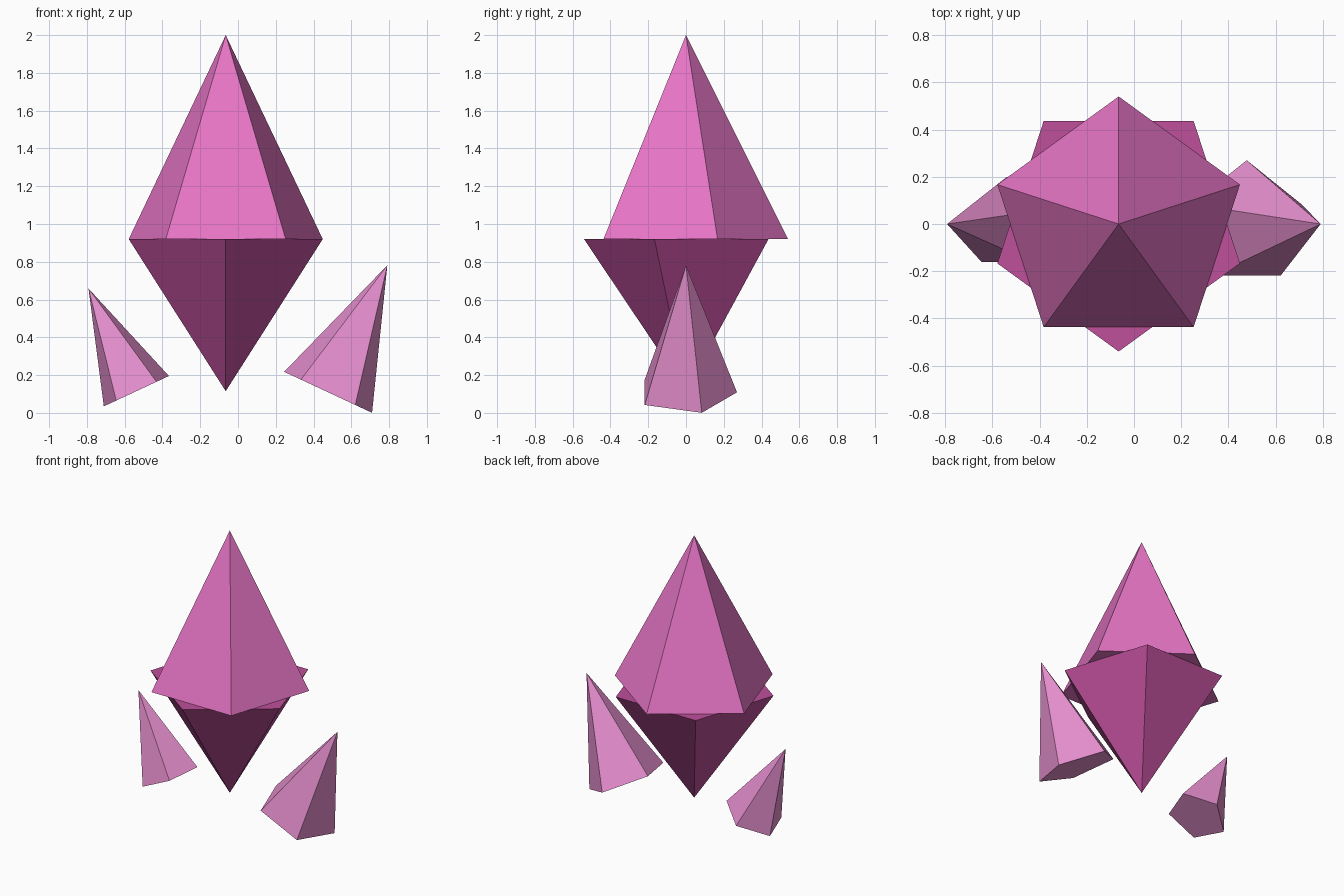
import bpy
import bmesh
from math import sin, cos, pi, radians

default = bpy.data.objects.get("Cube")
if default:
    bpy.data.objects.remove(default, do_unlink=True)

SIDES = 5


def make_material(name, rgb):
    mat = bpy.data.materials.new(name)
    mat.use_nodes = True
    colour = (*rgb, 1.0)
    mat.diffuse_color = colour
    mat.node_tree.nodes["Principled BSDF"].inputs["Base Color"].default_value = colour
    return mat


def make_shard(name, radius, height, base_centre, rotation, mat):
    """Closed five-sided pyramid with its base centre at the object origin."""
    bm = bmesh.new()
    ring = []
    for i in range(SIDES):
        a = pi / 2 + 2 * pi * i / SIDES
        ring.append(bm.verts.new((radius * cos(a), radius * sin(a), 0)))
    tip = bm.verts.new((0, 0, height))
    bm.faces.new(ring[::-1])
    for i in range(SIDES):
        bm.faces.new((ring[i], ring[(i + 1) % SIDES], tip))
    mesh = bpy.data.meshes.new(name)
    bm.to_mesh(mesh)
    bm.free()
    mesh.materials.append(mat)
    obj = bpy.data.objects.new(name, mesh)
    obj.location = base_centre
    obj.rotation_euler = [radians(d) for d in rotation]
    bpy.context.scene.collection.objects.link(obj)
    return obj


pink = make_material("crystal pink", (0.80, 0.18, 0.565))
magenta = make_material("deep magenta", (0.515, 0.079, 0.325))
pale = make_material("pale pink", (0.79, 0.275, 0.62))

# Main crystal: upright upper half, flipped lower half
make_shard("crystal_top", 0.54, 1.08, (-0.065, 0, 0.92), (0, 0, 0), pink)
make_shard("crystal_bottom", 0.54, 0.805, (-0.065, 0, 0.92), (180, 0, 0), magenta)

# Small shards leaning outwards
make_shard("left_shard", 0.27, 0.742, (0.477, 0, 0.109), (0, 25, 0), pale)
make_shard("right_shard", 0.20, 0.60, (-0.538, 0, 0.115), (0, -25, 0), pale)
